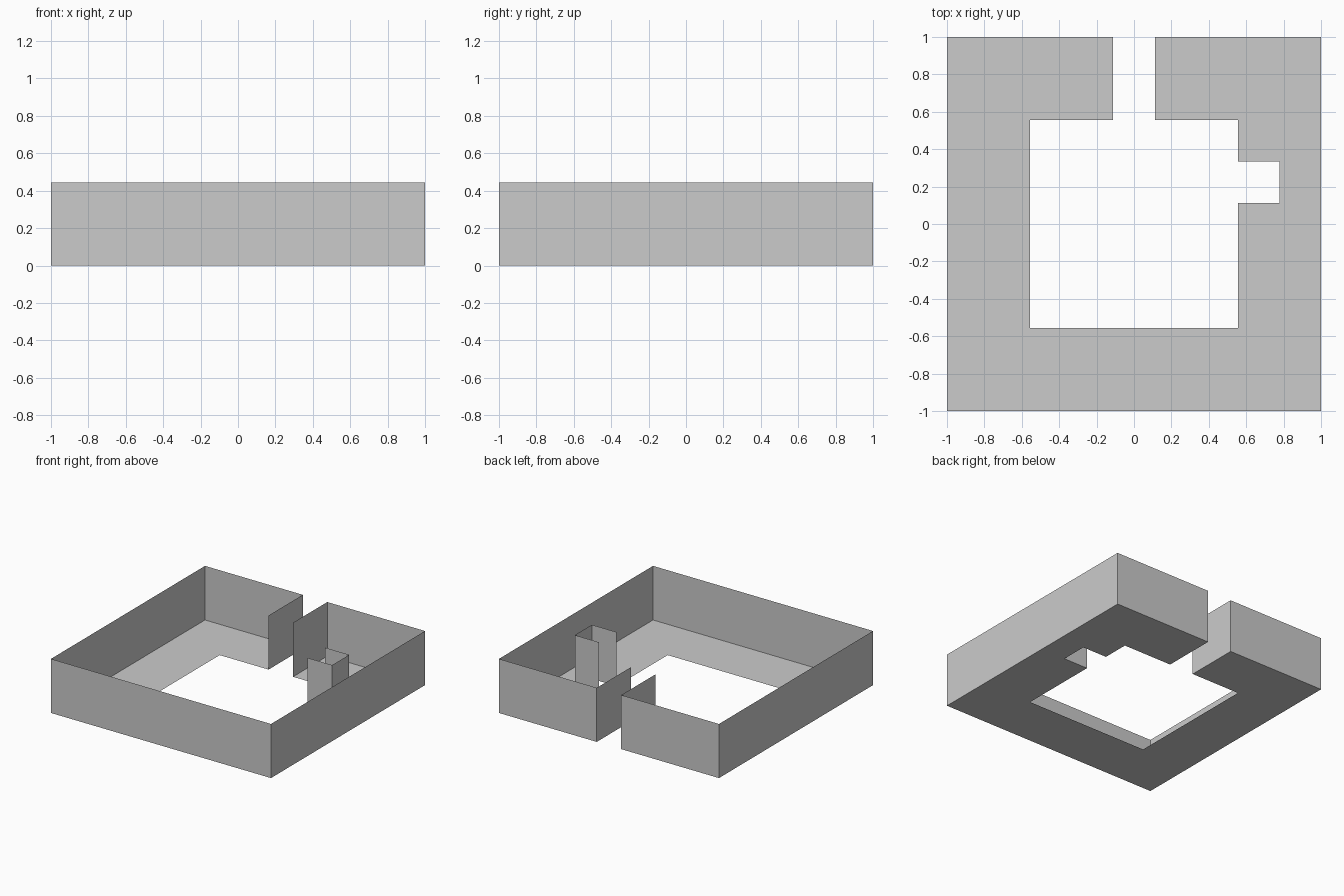
import bpy

if "Cube" in bpy.data.objects:
    bpy.data.objects.remove(bpy.data.objects["Cube"])

U = 1 / 9          # plan grid unit
HEIGHT = 4 * U

# Floor plan, counter-clockwise, in grid units
outer_right = [(-9, -9), (9, -9), (9, 9), (1, 9), (1, 5)]
niche = [(5, 3), (7, 3), (7, 1), (5, 1)]
court = [(5, -5), (-5, -5), (-5, 5)]
outer_left = [(-1, 5), (-1, 9), (-9, 9), (-9, -9)]


def add_object(name, verts, faces):
    mesh = bpy.data.meshes.new(name)
    mesh.from_pydata(verts, [], faces)
    mesh.update()
    obj = bpy.data.objects.new(name, mesh)
    bpy.context.collection.objects.link(obj)
    return obj


def wall_strip(name, path):
    """Single-sided upright wall following a path, facing right of it."""
    n = len(path)
    verts = [(x * U, y * U, z) for z in (0, HEIGHT) for x, y in path]
    faces = [(i, i + 1, n + i + 1, n + i) for i in range(n - 1)]
    return add_object(name, verts, faces)


# Flat floor ring with doorway and niche cut out, facing down
plan = outer_right + [(5, 5)] + niche + court + outer_left[:-1]
add_object("floor", [(x * U, y * U, 0) for x, y in plan],
           [tuple(reversed(range(len(plan))))])

# Outer wall turning in along both sides of the doorway
wall_strip("outer_wall", outer_left[:-1] + outer_right)

# Niche wall standing inside the right-hand side
wall_strip("niche_wall", niche)
